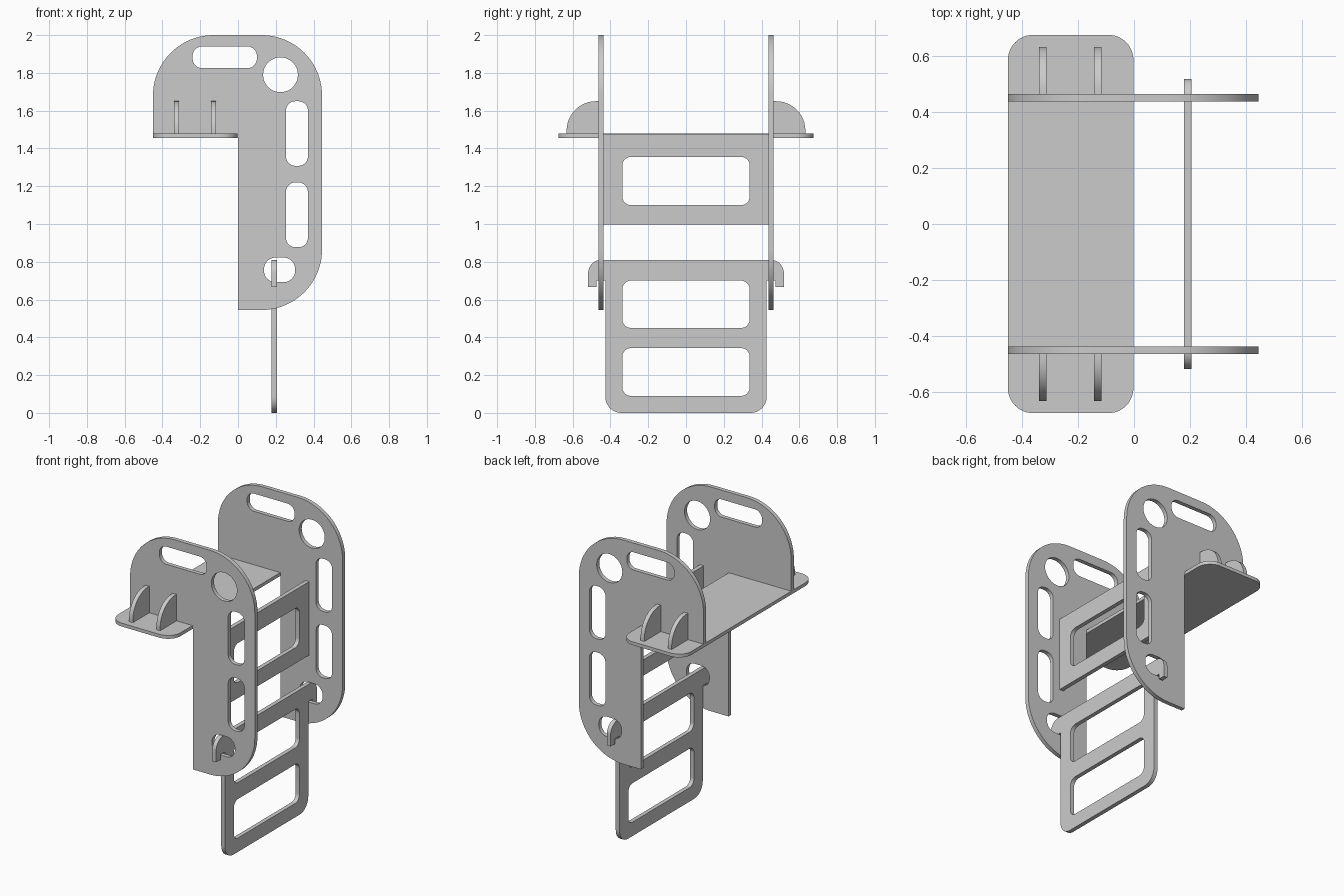
import bpy, bmesh
from math import sin, cos, pi, radians
from mathutils import Matrix, Vector

if "Cube" in bpy.data.objects:
    bpy.data.objects.remove(bpy.data.objects["Cube"])

# local (u, v, thickness) -> world axes
XZ = Matrix(((1, 0, 0), (0, 0, -1), (0, 1, 0)))
YZ = Matrix(((0, 0, 1), (1, 0, 0), (0, 1, 0)))
XY = Matrix.Identity(3)


def rounded(corners, steps=12):
    """Closed outline from (u, v, radius) corners."""
    out, n = [], len(corners)
    for i, (u, v, r) in enumerate(corners):
        p = Vector((u, v))
        if r == 0:
            out.append(p)
            continue
        a = (Vector(corners[i - 1][:2]) - p).normalized()
        b = (Vector(corners[(i + 1) % n][:2]) - p).normalized()
        # right-angled corners only: arc centre lies r along both sides
        c = p + (a + b) * r
        for k in range(steps + 1):
            t = k / steps * pi / 2
            out.append(c - b * r * cos(t) - a * r * sin(t))
    clean = []
    for p in out:
        if not clean or (p - clean[-1]).length > 1e-4:
            clean.append(p)
    if (clean[0] - clean[-1]).length < 1e-4:
        clean.pop()
    return clean


def rect(u0, u1, v0, v1, r):
    return rounded([(u0, v0, r), (u1, v0, r), (u1, v1, r), (u0, v1, r)])


def circle(u, v, r, n=48):
    return [Vector((u + r * cos(2 * pi * k / n), v + r * sin(2 * pi * k / n))) for k in range(n)]


def plate(name, loops, axes, centre, thick):
    """Flat sheet: first loop is the outline, the others are holes."""
    cu = bpy.data.curves.new(name + "_curve", 'CURVE')
    cu.dimensions, cu.fill_mode, cu.extrude = '2D', 'BOTH', thick / 2
    for loop in loops:
        s = cu.splines.new('POLY')
        s.points.add(len(loop) - 1)
        for pt, p in zip(s.points, loop):
            pt.co = (p.x, p.y, 0, 1)
        s.use_cyclic_u = True
    tmp = bpy.data.objects.new(name + "_tmp", cu)
    bpy.context.collection.objects.link(tmp)
    dg = bpy.context.evaluated_depsgraph_get()
    me = bpy.data.meshes.new_from_object(tmp.evaluated_get(dg))
    bpy.data.objects.remove(tmp)
    bpy.data.curves.remove(cu)
    me.transform(Matrix.Translation(axes @ Vector((0, 0, centre))) @ axes.to_4x4())
    bm = bmesh.new()
    bm.from_mesh(me)
    bmesh.ops.remove_doubles(bm, verts=bm.verts, dist=1e-5)
    bmesh.ops.recalc_face_normals(bm, faces=bm.faces)
    bm.to_mesh(me)
    bm.free()
    me.name = name
    ob = bpy.data.objects.new(name, me)
    bpy.context.collection.objects.link(ob)
    bpy.ops.object.select_all(action='DESELECT')
    ob.select_set(True)
    bpy.context.view_layer.objects.active = ob
    bpy.ops.object.shade_smooth_by_angle(angle=radians(30))
    return ob


T = 0.027

# Side panels with grip slots, round hole and hook slot
side_outline = rounded([(-0.45, 1.457, 0), (-0.45, 2.0, 0.32), (0.445, 2.0, 0.32),
                        (0.445, 0.545, 0.32), (0, 0.545, 0), (0, 1.457, 0)], 20)
side_holes = [rect(-0.24, 0.10, 1.825, 1.94, 0.05), circle(0.225, 1.79, 0.092),
              rect(0.254, 0.37, 1.308, 1.65, 0.05), rect(0.254, 0.37, 0.877, 1.22, 0.05),
              rect(0.138, 0.302, 0.692, 0.822, 0.06)]
for tag, s in (("front", -1), ("back", 1)):
    plate("side_panel_" + tag, [side_outline] + side_holes, XZ, -s * 0.45, T)

# Shelf
plate("shelf", [rect(-0.45, -0.002, -0.675, 0.675, 0.09)], XY, 1.467, 0.022)

# Quarter-round brackets on the shelf ends
for tag, s in (("front", -1), ("back", 1)):
    loop = rounded([(s * 0.46, 1.475, 0), (s * 0.632, 1.475, 0),
                    (s * 0.632, 1.65, 0.155), (s * 0.46, 1.65, 0)])
    for i, x in enumerate((-0.326, -0.13)):
        plate(f"bracket_{tag}_{i + 1}", [loop], YZ, x, T)

# Upper cross panel between the sides
plate("upper_cross_panel", [rect(-0.438, 0.438, 0.998, 1.475, 0),
                            rect(-0.337, 0.337, 1.10, 1.355, 0.045)], YZ, 0.192, T)

# Hanging ladder with a hook on each side
half = [(0.427, 0.003, 0.085), (0.427, 0.70, 0), (0.473, 0.70, 0),
        (0.473, 0.667, 0), (0.518, 0.667, 0), (0.518, 0.81, 0.07)]
ladder = rounded(half + [(-u, v, r) for u, v, r in reversed(half)])
for p in ladder:
    p.y = max(0, p.y - 0.003) if p.y < 0.1 else p.y
plate("hanging_ladder", [ladder, rect(-0.337, 0.337, 0.45, 0.70, 0.045),
                         rect(-0.337, 0.337, 0.09, 0.343, 0.045)], YZ, 0.192, T)
